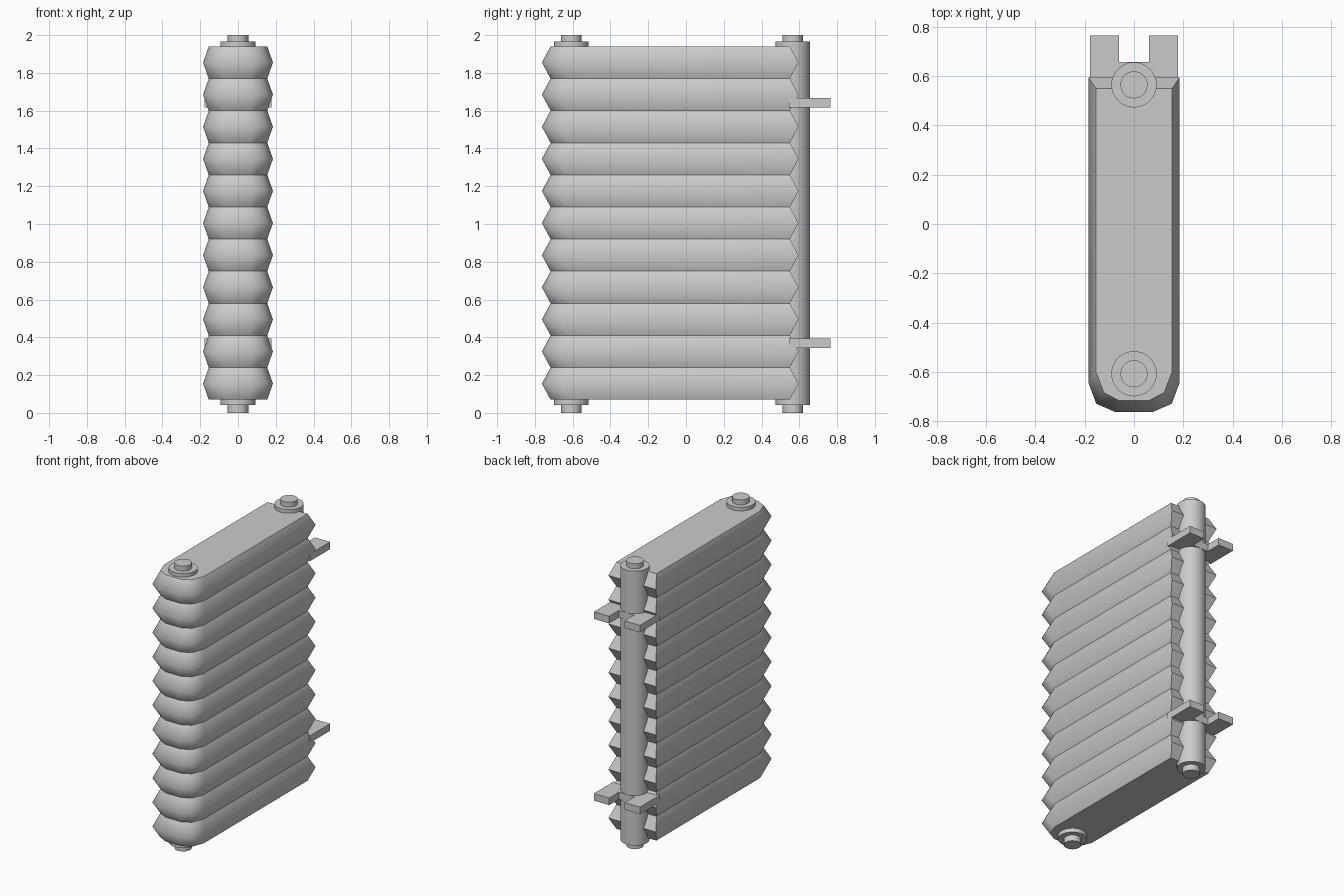
import bpy, bmesh, math

if "Cube" in bpy.data.objects:
    bpy.data.objects.remove(bpy.data.objects["Cube"])

RIBS, Z0, Z1 = 11, 0.07, 1.94
FRONT_Y, REAR_Y = -0.608, 0.565

# Half outlines of the pleated body (right side, back to front)
PEAK = [(0.185, 0.595), (0.185, -0.645), (0.153, -0.73), (0.077, -0.763)]
VALLEY = [(0.155, 0.55), (0.155, -0.60), (0.122, -0.685), (0.06, -0.717)]


def finish(bm, name):
    bmesh.ops.recalc_face_normals(bm, faces=bm.faces)
    mesh = bpy.data.meshes.new(name)
    bm.to_mesh(mesh)
    bm.free()
    obj = bpy.data.objects.new(name, mesh)
    bpy.context.collection.objects.link(obj)
    return obj


def full_outline(half):
    return half + [(-x, y) for x, y in reversed(half)]


def cylinder(name, y, radius, z0, z1):
    bpy.ops.mesh.primitive_cylinder_add(vertices=32, radius=radius, depth=z1 - z0,
                                        location=(0, y, (z0 + z1) / 2))
    bpy.context.object.name = name
    bpy.ops.object.shade_smooth_by_angle(angle=math.radians(40))


def pleated_body():
    bm = bmesh.new()
    rings = []
    for i in range(2 * RIBS + 1):
        z = Z0 + (Z1 - Z0) * i / (2 * RIBS)
        outline = full_outline(PEAK if i % 2 else VALLEY)
        rings.append([bm.verts.new((x, y, z)) for x, y in outline])
    n = len(rings[0])
    for low, high in zip(rings, rings[1:]):
        for k in range(n):
            m = (k + 1) % n
            bm.faces.new((low[k], low[m], high[m], high[k])).smooth = True
    bm.faces.new(rings[0])
    bm.faces.new(rings[-1])
    # Creases: valleys all round, back corners, and the back wall's peaks
    for i, ring in enumerate(rings):
        for k in range(n):
            if i % 2 == 0 or k == n - 1:
                bm.edges.get((ring[k], ring[(k + 1) % n])).smooth = False
    for low, high in zip(rings, rings[1:]):
        for k in (0, n - 1):
            bm.edges.get((low[k], high[k])).smooth = False
    finish(bm, "pleated_body")


def forked_bracket(name, z0, z1):
    half = [(0.178, 0.545), (0.178, 0.765), (0.06, 0.765), (0.06, 0.658)]
    bm = bmesh.new()
    face = bm.faces.new([bm.verts.new((x, y, z0)) for x, y in full_outline(half)])
    ext = bmesh.ops.extrude_face_region(bm, geom=[face], use_keep_orig=True)
    verts = [v for v in ext["geom"] if isinstance(v, bmesh.types.BMVert)]
    bmesh.ops.translate(bm, verts=verts, vec=(0, 0, z1 - z0))
    finish(bm, name)


pleated_body()

# Pins, end collars and the rear post
cylinder("front_pin", FRONT_Y, 0.055, 0, 2)
cylinder("rear_pin", REAR_Y, 0.055, 0, 2)
cylinder("rear_post", REAR_Y, 0.092, 0.042, 1.965)
cylinder("front_collar_bottom", FRONT_Y, 0.092, 0.042, Z0)
cylinder("front_collar_top", FRONT_Y, 0.092, Z1, 1.965)

# Forked mounting brackets
forked_bracket("lower_bracket", 0.343, 0.393)
forked_bracket("upper_bracket", 1.617, 1.667)
